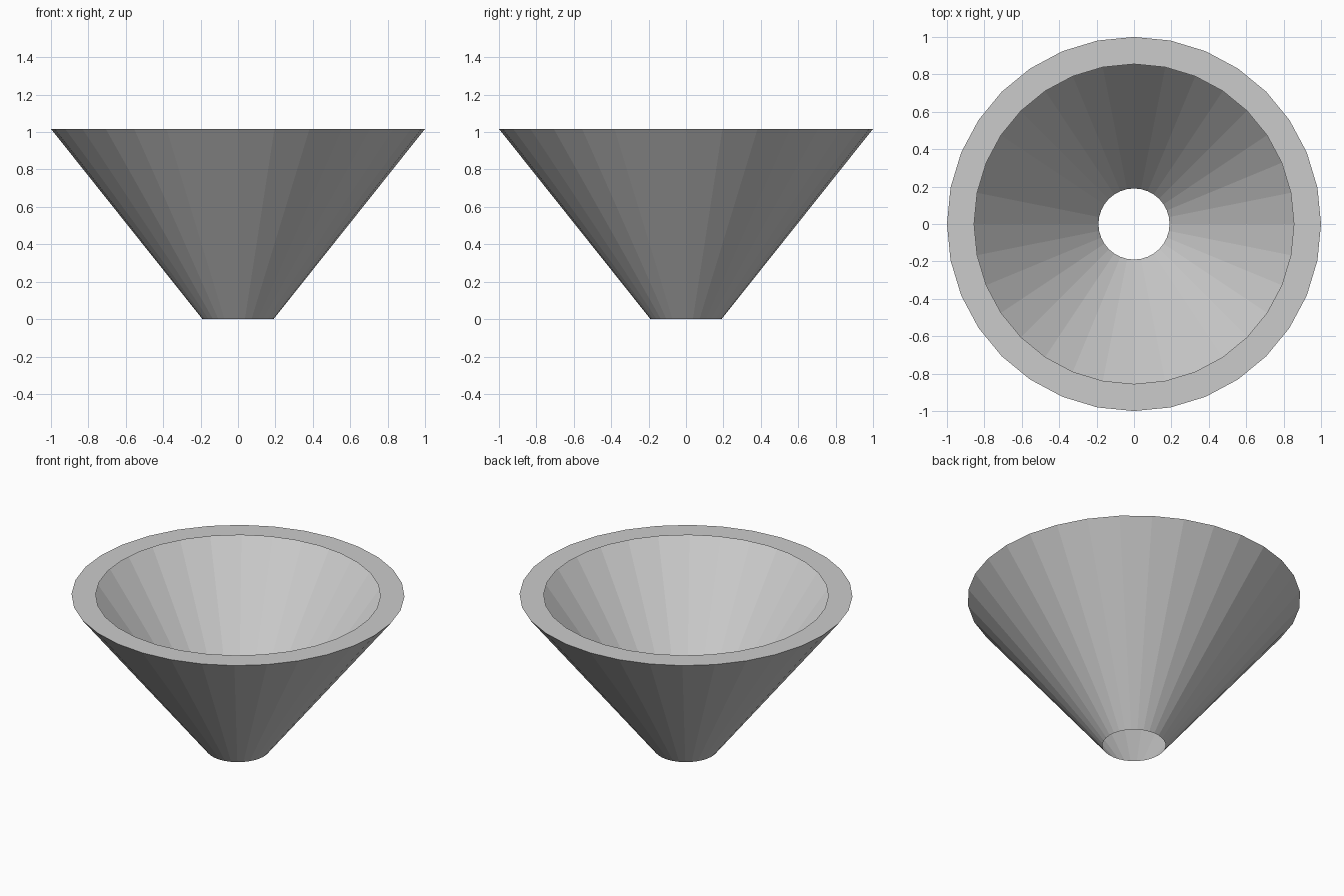
import bpy, bmesh
from math import sin, cos, pi

if "Cube" in bpy.data.objects:
    bpy.data.objects.remove(bpy.data.objects["Cube"])

SIDES = 32
# Thin shell profile (radius, height): open bottom, sloped wall, flat inward lip
PROFILE = [(0.19, 0.0), (1.0, 1.017), (0.855, 1.017)]

# Revolve the open profile into a funnel shell
bm = bmesh.new()
rings = [[bm.verts.new((r * cos(2 * pi * i / SIDES), r * sin(2 * pi * i / SIDES), z))
          for i in range(SIDES)] for r, z in PROFILE]
for low, high in zip(rings, rings[1:]):
    for i in range(SIDES):
        j = (i + 1) % SIDES
        bm.faces.new((low[i], low[j], high[j], high[i]))

mesh = bpy.data.meshes.new("funnel")
bm.to_mesh(mesh)
bm.free()
bpy.context.collection.objects.link(bpy.data.objects.new("funnel", mesh))
